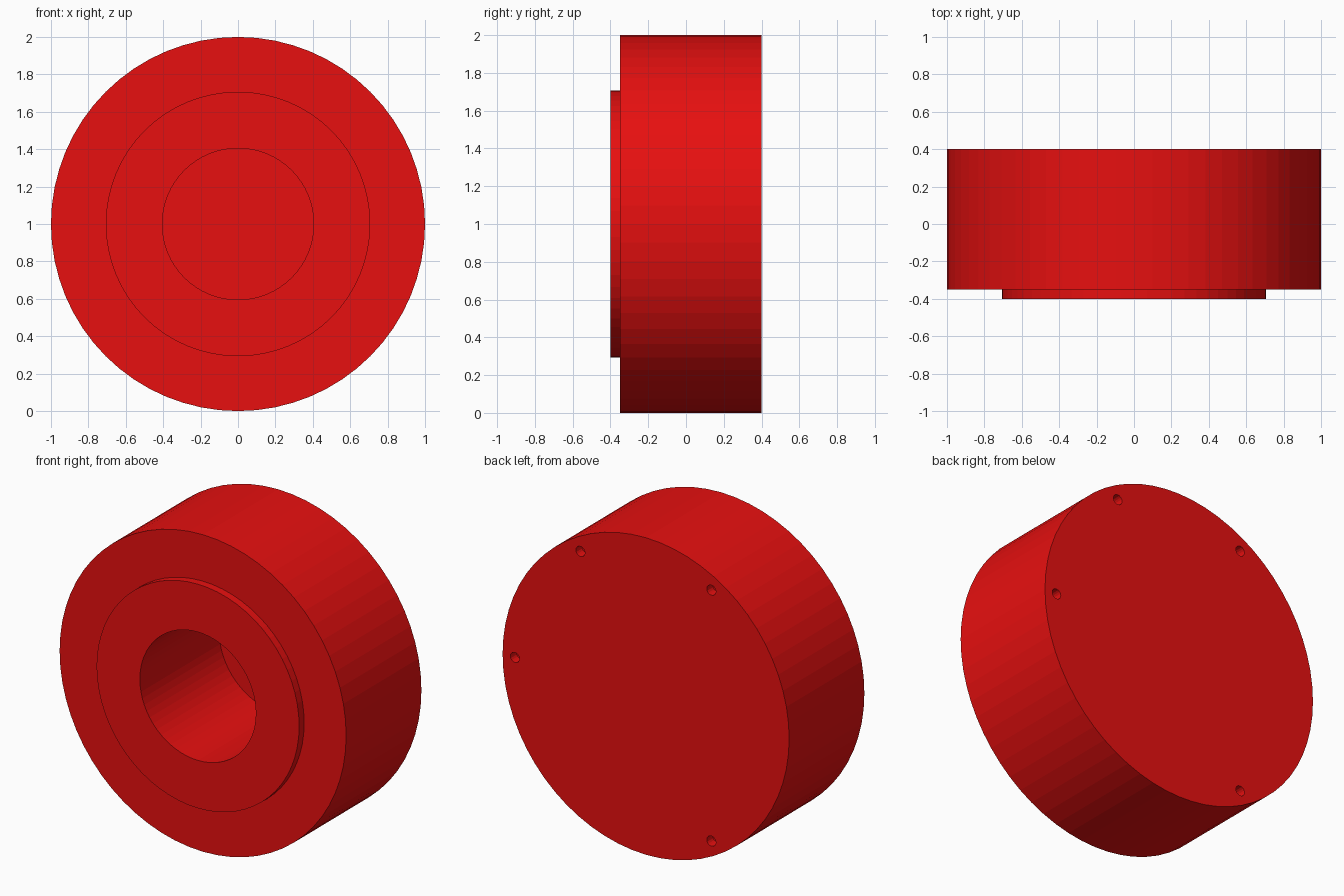
import bpy, bmesh, math
from mathutils import Matrix

if "Cube" in bpy.data.objects:
    bpy.data.objects.remove(bpy.data.objects["Cube"])

SIDES = 64


def new_object(name, bm):
    bmesh.ops.recalc_face_normals(bm, faces=bm.faces)
    mesh = bpy.data.meshes.new(name)
    bm.to_mesh(mesh)
    bm.free()
    obj = bpy.data.objects.new(name, mesh)
    bpy.context.collection.objects.link(obj)
    return obj


# Wheel body: stepped hub and deep bore, as rings of (radius, y)
profile = [(1.0, 0.4), (1.0, -0.35), (0.707, -0.35), (0.707, -0.4),
           (0.405, -0.4), (0.405, 0.39)]
bm = bmesh.new()
rings = []
for r, y in profile:
    angles = [2 * math.pi * i / SIDES for i in range(SIDES)]
    rings.append([bm.verts.new((r * math.cos(a), y, 1 + r * math.sin(a))) for a in angles])
for a, b in zip(rings, rings[1:]):
    for i in range(SIDES):
        j = (i + 1) % SIDES
        bm.faces.new((a[i], a[j], b[j], b[i]))
bm.faces.new(rings[0])
bm.faces.new(rings[-1])
wheel = new_object("wheel_body", bm)

# Small screw holes in the back face
bm = bmesh.new()
for deg in (0, 60, 120, 240):
    a = math.radians(deg)
    place = (Matrix.Translation((0.914 * math.cos(a), 0.4, 1 + 0.914 * math.sin(a)))
             @ Matrix.Rotation(math.pi / 2, 4, 'X'))
    bmesh.ops.create_cone(bm, cap_ends=True, segments=16, radius1=0.032,
                          radius2=0.032, depth=0.12, matrix=place)
cutter = new_object("screw_hole_cutter", bm)
cutter.hide_render = True

mod = wheel.modifiers.new("screw_holes", 'BOOLEAN')
mod.operation = 'DIFFERENCE'
mod.solver = 'EXACT'
mod.object = cutter
bpy.context.view_layer.objects.active = wheel
wheel.select_set(True)
bpy.ops.object.modifier_apply(modifier=mod.name)
bpy.data.objects.remove(cutter)

# Red finish
red = bpy.data.materials.new("red")
red.diffuse_color = (0.8, 0.005, 0.005, 1)
red.use_nodes = True
red.node_tree.nodes["Principled BSDF"].inputs["Base Color"].default_value = red.diffuse_color
wheel.data.materials.clear()
wheel.data.materials.append(red)
